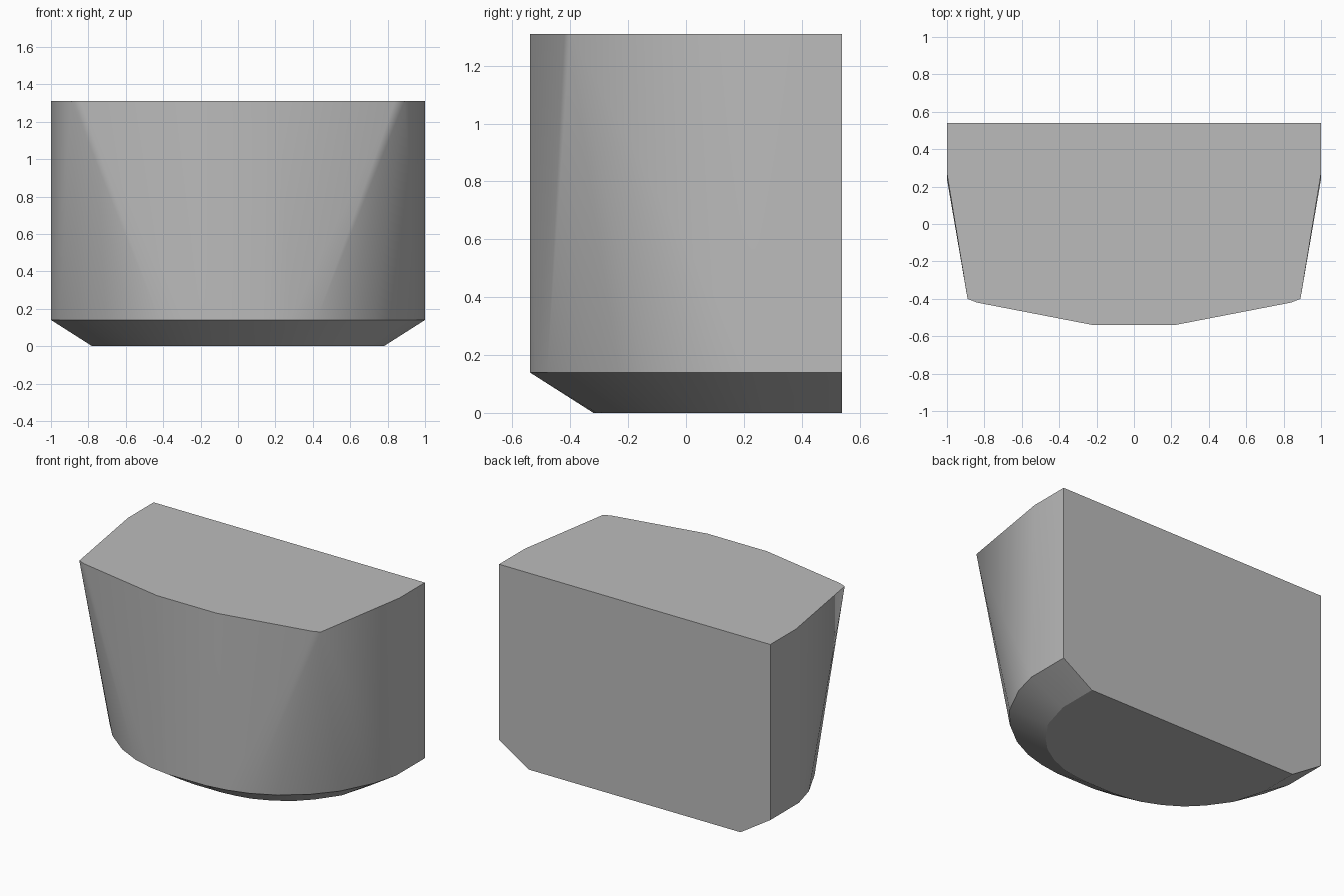
import bpy, bmesh, math

cube = bpy.data.objects.get("Cube")
if cube:
    bpy.data.objects.remove(cube, do_unlink=True)

# Single grey material
grey = bpy.data.materials.new("plain_grey")
grey.use_nodes = True
colour = (0.5, 0.5, 0.5, 1)
grey.diffuse_color = colour
grey.node_tree.nodes["Principled BSDF"].inputs["Base Color"].default_value = colour

# Half outlines (x, y), from the flat back round to the front, keyed by height
outlines = {
    1.31: [(1, .54), (1, .27), (.89, -.40), (.84, -.42), (.22, -.54)],
    0.14: [(1, .54), (1, .24), (.955, .07), (.85, -.14), (.73, -.28),
           (.57, -.405), (.42, -.48), (.28, -.52), (.14, -.54)],
    0.0: [(.78, .54), (.78, .27), (.72, .06), (.62, -.08), (.53, -.17),
          (.42, -.24), (.3, -.29), (.2, -.31), (.1, -.32)],
}

# Solid body: mirrored outlines wrapped in a convex skin
bm = bmesh.new()
for z, half in outlines.items():
    for x, y in half:
        for side in (1, -1):
            bm.verts.new((side * x, y, z))
hull = bmesh.ops.convex_hull(bm, input=bm.verts[:])
spare = {v for v in hull["geom_interior"] + hull["geom_unused"]
         if isinstance(v, bmesh.types.BMVert)}
bmesh.ops.delete(bm, geom=list(spare), context='VERTS')
bmesh.ops.dissolve_limit(bm, angle_limit=math.radians(0.5),
                         verts=bm.verts[:], edges=bm.edges[:])
bmesh.ops.recalc_face_normals(bm, faces=bm.faces[:])

mesh = bpy.data.meshes.new("tapered_body")
bm.to_mesh(mesh)
bm.free()
mesh.materials.append(grey)
body = bpy.data.objects.new("tapered_body", mesh)
bpy.context.collection.objects.link(body)

# Soft sides with crisp rims
bpy.ops.object.select_all(action='DESELECT')
body.select_set(True)
bpy.context.view_layer.objects.active = body
bpy.ops.object.shade_smooth_by_angle(angle=math.radians(28))
